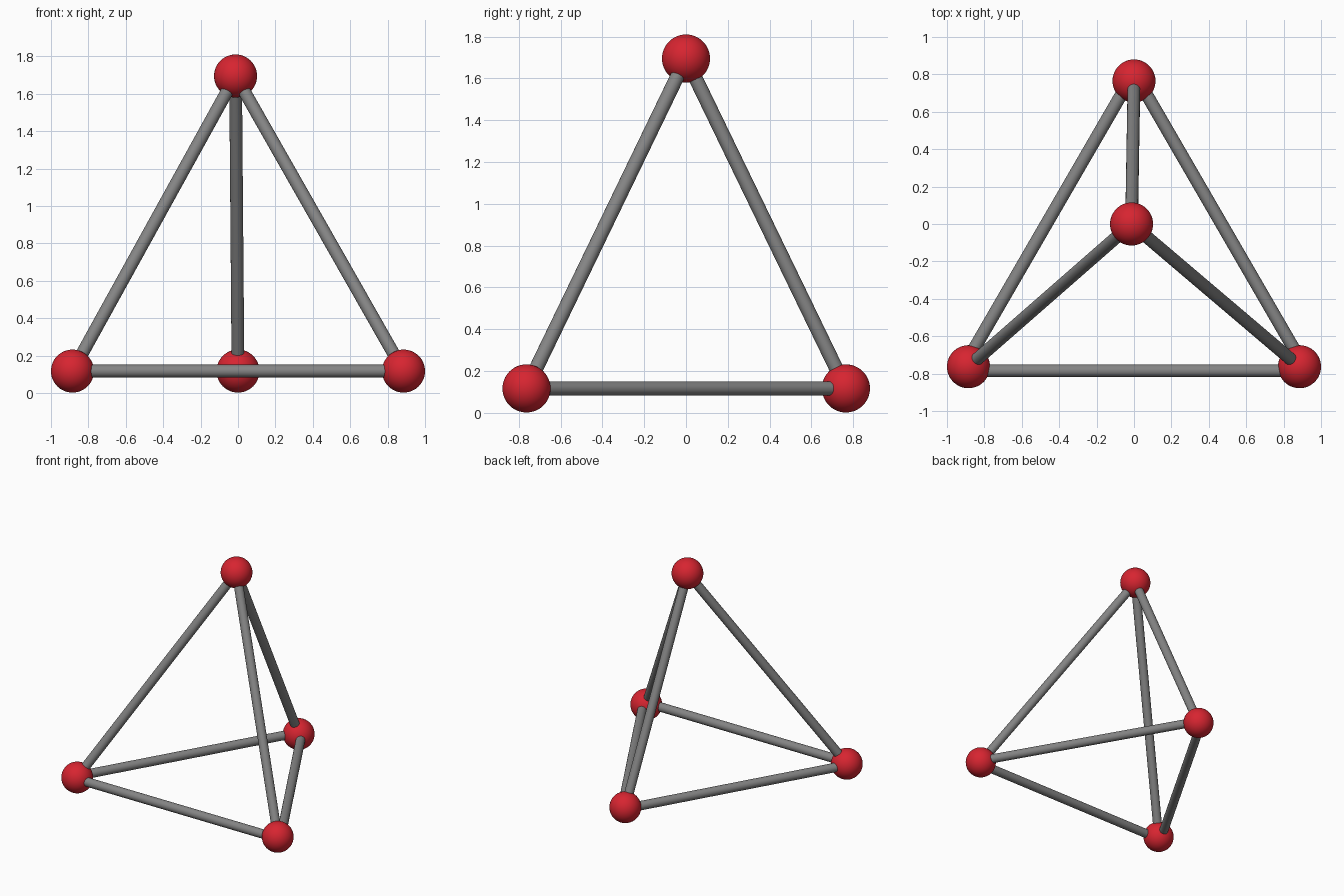
import bpy
from mathutils import Vector

if "Cube" in bpy.data.objects:
    bpy.data.objects.remove(bpy.data.objects["Cube"])

BALL_R, ROD_R = 0.115, 0.034


def material(name, rgb):
    m = bpy.data.materials.new(name)
    m.diffuse_color = (*rgb, 1)
    m.use_nodes = True
    m.node_tree.nodes["Principled BSDF"].inputs["Base Color"].default_value = m.diffuse_color
    return m


red = material("red", (0.68, 0.018, 0.03))
grey = material("grey", (0.23, 0.23, 0.23))


def finish(name, mat):
    ob = bpy.context.object
    ob.name = name
    ob.data.materials.append(mat)
    bpy.ops.object.shade_smooth_by_angle()
    return ob


def ball(name, pos):
    bpy.ops.mesh.primitive_uv_sphere_add(segments=48, ring_count=24, radius=BALL_R, location=pos)
    finish(name, red)


def rod(name, a, b):
    d = b - a
    bpy.ops.mesh.primitive_cylinder_add(vertices=32, radius=ROD_R, depth=d.length, location=(a + b) / 2,
                                        rotation=d.to_track_quat('Z', 'Y').to_euler())
    finish(name, grey)


# Corner balls
apex = Vector((-0.013, 0, 1.695))
base = {
    "left": Vector((-0.885, -0.763, 0.117)),
    "right": Vector((0.885, -0.763, 0.117)),
    "back": Vector((0, 0.765, 0.117)),
}
ball("apex_ball", apex)
for key, p in base.items():
    ball(key + "_ball", p)
    # Sloping rod up to the apex
    rod(key + "_sloping_rod", p, apex)

# Base rods, set slightly outside the line between ball centres
for a, b in (("left", "right"), ("right", "back"), ("back", "left")):
    along = (base[b] - base[a]).normalized()
    out = along.cross(Vector((0, 0, 1))) * 0.022
    rod(f"{a}_{b}_base_rod", base[a] + out, base[b] + out)
